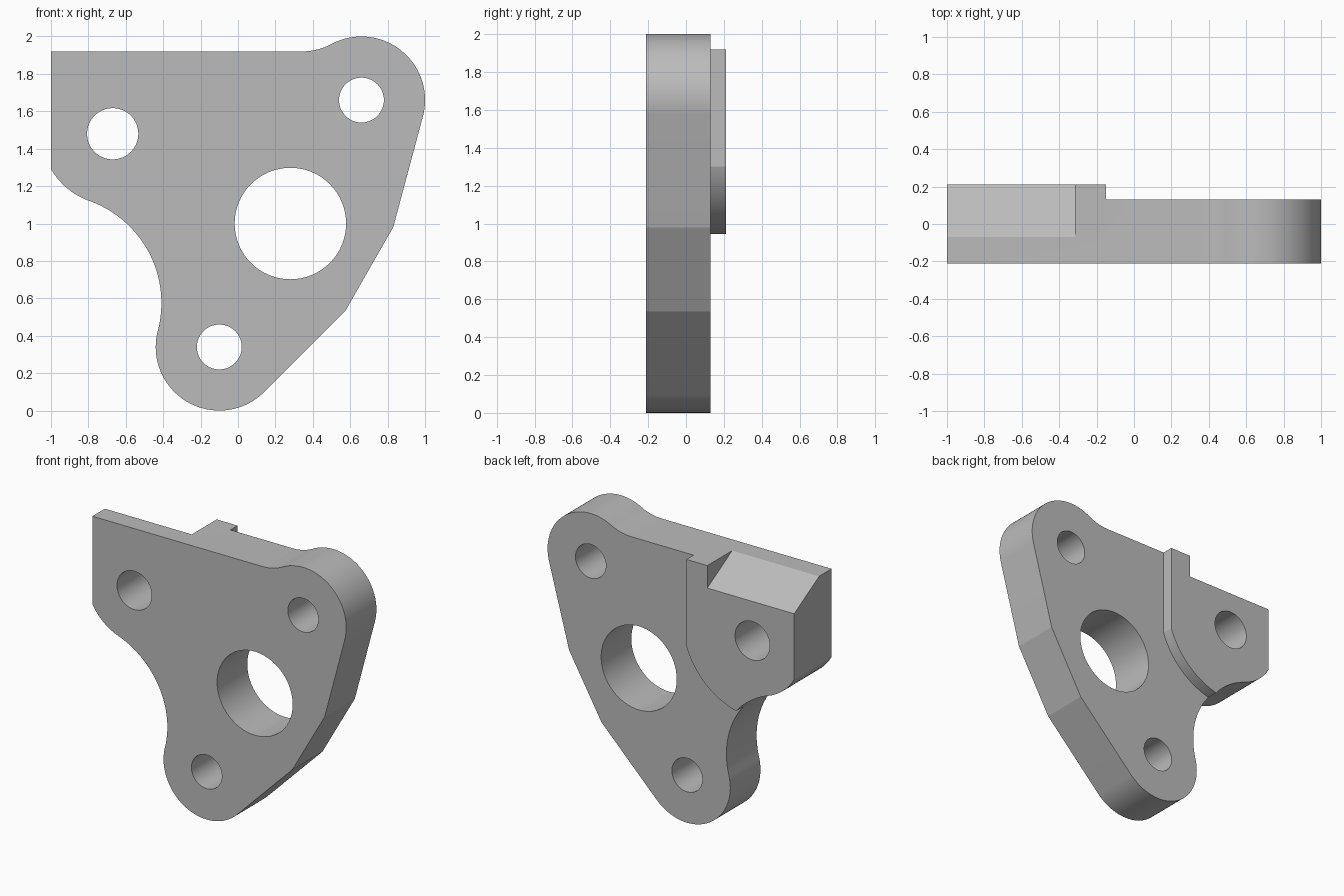
import bpy, bmesh, math
from math import cos, sin, atan2, radians, hypot, degrees

cube = bpy.data.objects.get("Cube")
if cube:
    bpy.data.objects.remove(cube, do_unlink=True)

grey = bpy.data.materials.new("machined_grey")
grey.use_nodes = True
colour = (0.5, 0.5, 0.5, 1)
grey.diffuse_color = colour
grey.node_tree.nodes["Principled BSDF"].inputs["Base Color"].default_value = colour


def arc(c, r, a, b, n=24):
    """Points on a circle in the x-z plane, from angle a to b in degrees."""
    angles = [radians(a + (b - a) * i / n) for i in range(n + 1)]
    return [(c[0] + r * cos(t), c[1] + r * sin(t)) for t in angles]


def heading(p, q):
    return degrees(atan2(q[1] - p[1], q[0] - p[0]))


def tangent_centre(p, rp, q, rq):
    """Centre at distance rp from p and rq from q, right of the way from p to q."""
    d = hypot(q[0] - p[0], q[1] - p[1])
    u = ((q[0] - p[0]) / d, (q[1] - p[1]) / d)
    along = (rp * rp - rq * rq + d * d) / (2 * d)
    h = math.sqrt(rp * rp - along * along)
    return (p[0] + along * u[0] + h * u[1], p[1] + along * u[1] - h * u[0])


def prism(name, points, start, end, axis="Y"):
    """Extrude a flat outline along y (x-z points) or x (y-z points)."""
    bm = bmesh.new()
    place = (lambda p, t: (p[0], t, p[1])) if axis == "Y" else (lambda p, t: (t, p[0], p[1]))
    a = [bm.verts.new(place(p, start)) for p in points]
    b = [bm.verts.new(place(p, end)) for p in points]
    bm.faces.new(a)
    bm.faces.new(b[::-1])
    for i in range(len(points)):
        j = (i + 1) % len(points)
        bm.faces.new((a[j], a[i], b[i], b[j]))
    bmesh.ops.recalc_face_normals(bm, faces=bm.faces)
    mesh = bpy.data.meshes.new(name)
    bm.to_mesh(mesh)
    bm.free()
    mesh.materials.append(grey)
    ob = bpy.data.objects.new(name, mesh)
    bpy.context.collection.objects.link(ob)
    return ob


# Boss centres and radii
front, step, back = -0.21, 0.13, 0.21
top = 1.92
upper, lower, pad = (0.66, 1.66), (-0.10, 0.34), (-0.67, 1.48)
lobe, pad_lobe, sweep, fillet = 0.34, 0.38, 0.58, 0.34
sweep_c = tangent_centre(lower, lobe + sweep, pad, pad_lobe + sweep)
if sweep_c[0] > lower[0]:
    sweep_c = tangent_centre(pad, pad_lobe + sweep, lower, lobe + sweep)
fillet_c = (upper[0] - math.sqrt((lobe + fillet) ** 2 - (top + fillet - upper[1]) ** 2), top + fillet)

# Outer outline, clockwise from the upper left corner
outline = [(-1, top)]
outline += arc(fillet_c, fillet, -90, heading(fillet_c, upper), 12)
outline += arc(upper, lobe, heading(upper, fillet_c), -14.5, 40)[1:]
outline += [(0.83, 0.98), (0.575, 0.535)]
outline += arc(lower, lobe, -45.5, heading(lower, sweep_c) - 360 * (heading(lower, sweep_c) > 0), 40)
outline += arc(sweep_c, sweep, heading(sweep_c, lower), heading(sweep_c, pad), 32)[1:]
corner = -180 + degrees(math.acos((1 + pad[0]) / pad_lobe))
outline += arc(pad, pad_lobe, heading(pad, sweep_c), corner, 10)[1:]
body = prism("bracket_plate", outline, front, back)

# Recess behind the plate, leaving the raised pad
recess = [(-0.15, 2.2)] + arc(pad, 0.55, -19.1, -105, 32)
recess += [(-0.9, -0.2), (1.2, -0.2), (1.2, 2.2)]
cutters = [prism("recess_cutter", recess, step, 0.4)]

# Sloped cut along the top of the pad
slope = [(-0.42, 2.12), (0.35, 1.68), (0.35, 2.12)]
cutters.append(prism("slope_cutter", slope, -1.2, -0.315, "X"))

# Through holes
for name, c, r in (("pad_hole", pad, 0.137), ("upper_hole", upper, 0.12),
                   ("lower_hole", lower, 0.12), ("main_bore", (0.28, 1.0), 0.298)):
    cutters.append(prism(name + "_cutter", arc(c, r, 0, 360, 64)[:-1], -0.5, 0.5))

bpy.context.view_layer.objects.active = body
for cutter in cutters:
    mod = body.modifiers.new(cutter.name, "BOOLEAN")
    mod.operation = "DIFFERENCE"
    mod.solver = "EXACT"
    mod.object = cutter
    bpy.ops.object.modifier_apply(modifier=mod.name)
    bpy.data.objects.remove(cutter, do_unlink=True)

# Smooth curved walls, sharp machined edges
bpy.ops.object.select_all(action="DESELECT")
body.select_set(True)
bpy.ops.object.shade_smooth_by_angle(angle=radians(12))
